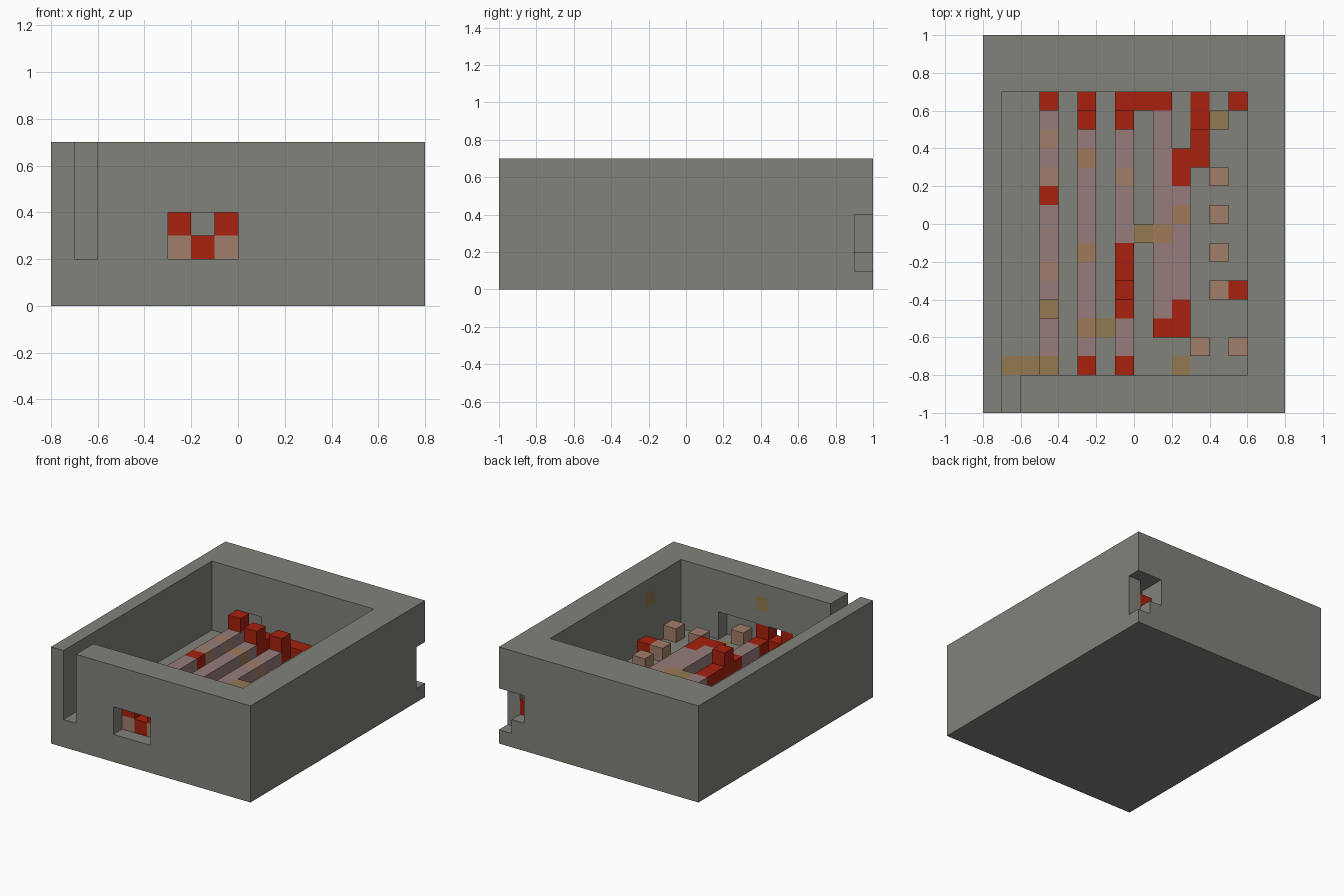
import bpy, bmesh
from mathutils import Vector

if "Cube" in bpy.data.objects:
    bpy.data.objects.remove(bpy.data.objects["Cube"], do_unlink=True)

U = 0.1   # block size; all coordinates below count blocks
cells = {}


def srgb(*rgb):
    return tuple((c / 255 / 12.92) if c < 11 else ((c / 255 + 0.055) / 1.055) ** 2.4 for c in rgb) + (1.0,)


# part name -> (material name, colour)
PARTS = {
    "stone_case": ("stone grey", srgb(129, 130, 122)),
    "rose_strips": ("dusty rose", srgb(150, 123, 123)),
    "red_blocks": ("deep red", srgb(168, 33, 14)),
    "tan_blocks": ("tan", srgb(161, 126, 106)),
    "brown_blocks": ("ochre brown", srgb(146, 121, 80)),
    "amber_blocks": ("amber tan", srgb(158, 122, 88)),
}


def fill(part, x, y, z):
    """Fill a range of blocks with a part, or carve it out when part is None."""
    for i in range(*x):
        for j in range(*y):
            for k in range(*z):
                if part:
                    cells[i, j, k] = part
                else:
                    cells.pop((i, j, k), None)


def block(part, x, y, z=2, length=1):
    fill(part, (x, x + 1), (y, y + length), (z, z + 1))


def blocks(part, spots, z=2):
    for x, y in spots:
        block(part, x, y, z)


# Case: solid body, inner basin, front slot, window and wall pockets
fill("stone_case", (-8, 8), (-10, 10), (0, 7))
fill(None, (-7, 6), (-8, 7), (2, 7))
fill(None, (-7, -6), (-10, -8), (2, 7))
fill(None, (-3, 0), (-10, -9), (2, 4))
fill(None, (-3, 3), (-9, -8), (2, 4))
fill(None, (-5, -3), (7, 8), (2, 4))

# Passage to the notch in the back corner
fill(None, (5, 7), (7, 8), (2, 4))
fill(None, (6, 7), (8, 10), (2, 4))
fill(None, (7, 8), (9, 10), (1, 4))

# Long raised strips
for x in (-5, -3, -1):
    block("rose_strips", x, -8, length=15)
block("rose_strips", 1, -5, length=11)
block("rose_strips", 2, -4, length=6)

# Tan blocks set in the strips, and loose ones on the floor
blocks("tan_blocks", [(-5, 4), (-5, 2), (-5, -3), (-1, 2),
                      (4, 2), (4, 0), (4, -2), (4, -4), (3, -7), (5, -7),
                      (-3, -9), (-1, -9), (1, -9)])
blocks("amber_blocks", [(-3, 3), (-3, -2), (-3, -6), (1, -1), (2, 0)])

# Brown blocks: raised, flush with the floor, and set in the walls
blocks("brown_blocks", [(-5, -8), (-5, -5), (0, -1), (4, 5)])
blocks("brown_blocks", [(-5, -5)], z=3)
blocks("brown_blocks", [(-7, -8), (-6, -8), (-2, -6), (2, -8)], z=1)
blocks("brown_blocks", [(6, -5), (-1, -9)], z=5)

# Red trail and single red blocks
blocks("red_blocks", [(-5, 1), (-3, 6), (-3, 5), (-3, -8), (-1, -8),
                      (-1, 6), (-1, 5), (0, 6), (1, 6),
                      (-1, -2), (-1, -3), (-1, -4), (-1, -5),
                      (2, -5), (2, -6), (1, -6),
                      (2, 2), (2, 3), (3, 3), (3, 4),
                      (5, 6), (5, -4), (-2, -9), (6, 8)])
blocks("red_blocks", [(3, 5), (3, 6)], z=1)
blocks("red_blocks", [(-5, 6), (-3, 5), (-1, 5), (-1, -4), (-3, -9), (-1, -9)], z=3)

# Turn each part's exposed block sides into one mesh
AXES = [Vector(a) for a in ((1, 0, 0), (0, 1, 0), (0, 0, 1))]


def build(part, material_name, colour):
    bm = bmesh.new()
    for cell, owner in cells.items():
        if owner != part:
            continue
        centre = Vector(cell) + Vector((0.5, 0.5, 0.5))
        for a in range(3):
            for s in (-1, 1):
                n = AXES[a] * s
                if tuple(int(c + d) for c, d in zip(cell, n)) in cells:
                    continue
                u, v = AXES[(a + 1) % 3], AXES[(a + 2) % 3] * s
                corners = [centre + (n + u * p + v * q) / 2
                           for p, q in ((-1, -1), (1, -1), (1, 1), (-1, 1))]
                bm.faces.new([bm.verts.new(c * U) for c in corners])
    bmesh.ops.remove_doubles(bm, verts=bm.verts, dist=U / 100)
    mesh = bpy.data.meshes.new(part)
    bm.to_mesh(mesh)
    bm.free()
    mat = bpy.data.materials.new(material_name)
    mat.use_nodes = True
    mat.diffuse_color = colour
    bsdf = next(n for n in mat.node_tree.nodes if n.type == "BSDF_PRINCIPLED")
    bsdf.inputs["Base Color"].default_value = colour
    mesh.materials.append(mat)
    bpy.context.collection.objects.link(bpy.data.objects.new(part, mesh))


for part, (material_name, colour) in PARTS.items():
    build(part, material_name, colour)
